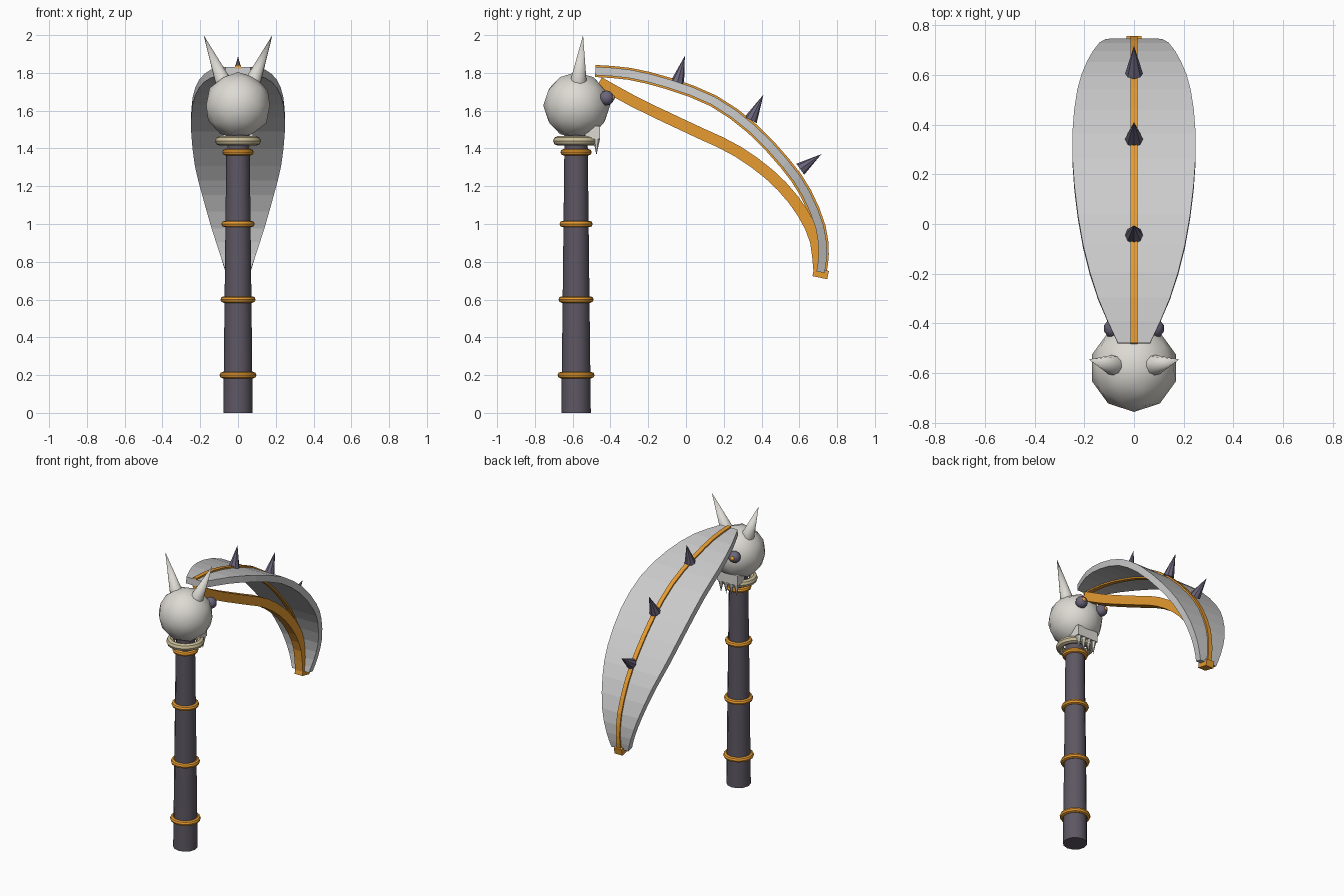
import bpy, bmesh, math
from mathutils import Vector

if "Cube" in bpy.data.objects:
    bpy.data.objects.remove(bpy.data.objects["Cube"])

AX = -0.582  # y of the shaft axis

def material(name, rgb):
    m = bpy.data.materials.new(name)
    m.diffuse_color = (*rgb, 1)
    m.use_nodes = True
    m.node_tree.nodes["Principled BSDF"].inputs["Base Color"].default_value = m.diffuse_color
    return m

BONE = material("bone", (0.72, 0.70, 0.65))
TAN = material("tan", (0.60, 0.52, 0.32))
ORANGE = material("orange", (0.80, 0.33, 0.03))
DARK = material("dark", (0.11, 0.095, 0.125))
SPIKE = material("spike", (0.15, 0.13, 0.20))

def finish(name, mat=None, smooth=True):
    o = bpy.context.object
    o.name = name
    if mat:
        o.data.materials.append(mat)
    if smooth:
        bpy.ops.object.shade_smooth_by_angle(angle=math.radians(40))
    return o

def cone(name, base, tip, r1, r2, mat, sides):
    base, tip = Vector(base), Vector(tip)
    d = tip - base
    bpy.ops.mesh.primitive_cone_add(vertices=sides, radius1=r1, radius2=r2, depth=d.length,
        location=(base + tip) / 2, rotation=d.to_track_quat('Z', 'Y').to_euler())
    return finish(name, mat)

def ring(name, z, outer, minor, mat):
    bpy.ops.mesh.primitive_torus_add(location=(0, AX, z), major_radius=outer - minor,
        minor_radius=minor, major_segments=20, minor_segments=8)
    return finish(name, mat)

def ball(name, loc, r, mat, sub=2):
    bpy.ops.mesh.primitive_ico_sphere_add(subdivisions=sub, radius=r, location=loc)
    return finish(name, mat)

def box(name, loc, size, mat, tilt=0):
    bpy.ops.mesh.primitive_cube_add(size=1, location=loc, rotation=(tilt, 0, 0))
    bpy.context.object.scale = size
    return finish(name, mat, False)

def spline(pts, n):
    """Catmull-Rom samples through (y, z, half width) points."""
    p = [Vector(q) for q in pts]
    p = [2 * p[0] - p[1]] + p + [2 * p[-1] - p[-2]]
    out = []
    for i in range(n + 1):
        f = i / n * (len(pts) - 1)
        k = min(int(f), len(pts) - 2)
        t = f - k
        a, b, c, d = p[k:k + 4]
        out.append(0.5 * (2 * b + (c - a) * t + (2 * a - 5 * b + 4 * c - d) * t * t
                          + (3 * b - a - 3 * c + d) * t ** 3))
    return out

def strip(name, samples, thick, mat=None, half=None):
    """Rectangular section swept along a curve in the y-z plane."""
    bm = bmesh.new()
    rows = []
    for i, s in enumerate(samples):
        t = samples[min(i + 1, len(samples) - 1)] - samples[max(i - 1, 0)]
        n = Vector((-t.y, t.x)).normalized() * thick / 2
        w = half or s.z
        rows.append([bm.verts.new((x * w, s.x + e * n.x, s.y + e * n.y))
                     for x, e in ((-1, 1), (1, 1), (1, -1), (-1, -1))])
    for a, b in zip(rows, rows[1:]):
        for j in range(4):
            bm.faces.new((a[j], a[(j + 1) % 4], b[(j + 1) % 4], b[j]))
    bm.faces.new(rows[0])
    bm.faces.new(rows[-1][::-1])
    bmesh.ops.recalc_face_normals(bm, faces=bm.faces)
    me = bpy.data.meshes.new(name)
    bm.to_mesh(me)
    bm.free()
    if mat:
        me.materials.append(mat)
    o = bpy.data.objects.new(name, me)
    bpy.context.collection.objects.link(o)
    return o

# Shaft with binding rings and bone collar
cone("shaft", (0, AX, 0), (0, AX, 1.48), 0.078, 0.061, DARK, 12)
for z, r in ((0.2, 0.098), (0.6, 0.093), (1.0, 0.088), (1.38, 0.083)):
    ring("shaft_ring", z, r, 0.017, ORANGE)
ring("collar", 1.44, 0.122, 0.025, TAN)

# Skull, jaw and teeth
ball("skull", (0, -0.579, 1.627), 0.177, BONE)
box("jaw", (0, -0.495, 1.485), (0.16, 0.08, 0.07), BONE)
for i in range(4):
    x = -0.06 + 0.04 * i
    cone("tooth", (x, -0.474, 1.452), (x, -0.474, 1.365), 0.019, 0, BONE, 6)

# Horns and eyes, mirrored
for s in (-1, 1):
    cone("horn", (s * 0.075, -0.57, 1.745), (s * 0.182, -0.545, 2.0), 0.045, 0, BONE, 10)
    ball("eye_socket", (s * 0.082, -0.42, 1.667), 0.04, SPIKE)
    ball("eye_glow", (s * 0.088, -0.391, 1.67), 0.016, ORANGE)

# Curved blade with central spine
path = spline([(-0.48, 1.81, .065), (-0.30, 1.795, .145), (-0.09, 1.743, .205),
               (0.145, 1.652, .24), (0.35, 1.505, .248), (0.525, 1.32, .228),
               (0.633, 1.165, .19), (0.708, 0.983, .14), (0.724, 0.84, .095),
               (0.712, 0.745, .065)], 18)
strip("blade", path, 0.044)
strip("blade_spine", path, 0.064, ORANGE, 0.015)

# Lower brace and the tip cap joining it to the blade
brace = spline([(-0.46, 1.75, 0), (-0.25, 1.635, 0), (0.04, 1.497, 0), (0.26, 1.392, 0),
                (0.45, 1.255, 0), (0.59, 1.10, 0), (0.68, 0.93, 0), (0.705, 0.75, 0)], 16)
strip("brace", brace, 0.06, ORANGE, 0.03)
box("tip_cap", (0, 0.713, 0.738), (0.06, 0.08, 0.045), ORANGE, math.radians(-12))

# Spikes along the spine
for b, t in (((-0.045, 1.75), (-0.006, 1.89)), ((0.342, 1.55), (0.41, 1.685)),
             ((0.605, 1.29), (0.717, 1.37))):
    cone("spike", (0, *b), (0, *t), 0.036, 0, SPIKE, 8)
